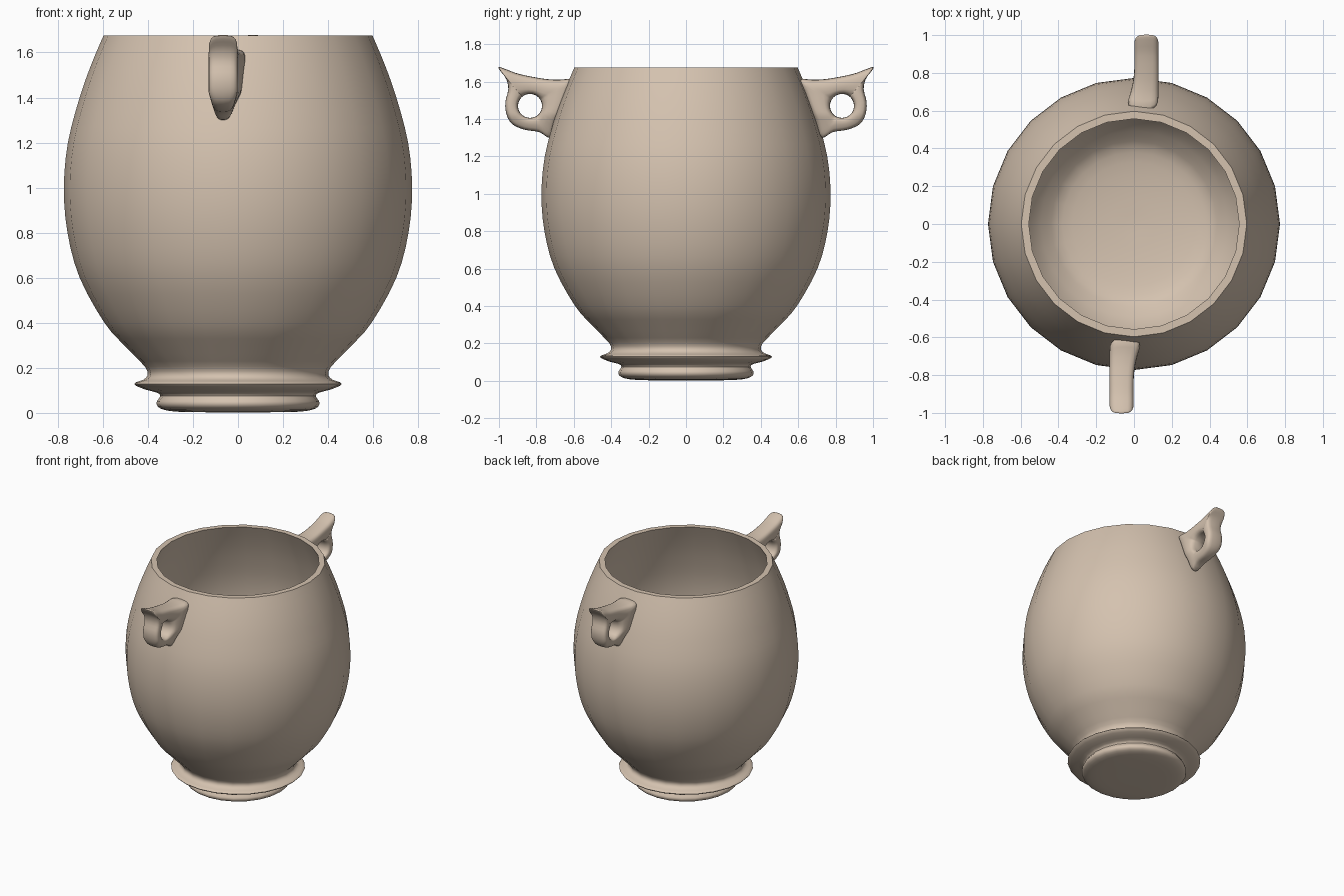
import bpy, bmesh, math
from mathutils import Vector

if "Cube" in bpy.data.objects:
    bpy.data.objects.remove(bpy.data.objects["Cube"])

clay = bpy.data.materials.new("beige clay")
clay.use_nodes = True
colour = (0.66, 0.54, 0.43, 1)
clay.diffuse_color = colour
clay.node_tree.nodes["Principled BSDF"].inputs["Base Color"].default_value = colour


def make_object(name, bm, angle):
    bmesh.ops.remove_doubles(bm, verts=bm.verts, dist=1e-5)
    bmesh.ops.recalc_face_normals(bm, faces=bm.faces)
    mesh = bpy.data.meshes.new(name)
    bm.to_mesh(mesh)
    bm.free()
    mesh.materials.append(clay)
    obj = bpy.data.objects.new(name, mesh)
    bpy.context.collection.objects.link(obj)
    bpy.ops.object.select_all(action="DESELECT")
    obj.select_set(True)
    bpy.context.view_layer.objects.active = obj
    bpy.ops.object.shade_smooth_by_angle(angle=math.radians(angle))
    return obj


def smooth_path(points, steps, closed=False):
    """Catmull-Rom curve through 2D points."""
    pts = [Vector(p) for p in points]
    n = len(pts)
    pick = (lambda i: pts[i % n]) if closed else (lambda i: pts[max(0, min(n - 1, i))])
    path = []
    for i in range(n if closed else n - 1):
        a, b, c, d = (pick(i + k) for k in (-1, 0, 1, 2))
        for s in range(steps):
            t = s / steps
            path.append(0.5 * (2 * b + (c - a) * t + (2 * a - 5 * b + 4 * c - d) * t ** 2
                               + (3 * b - a - 3 * c + d) * t ** 3))
    return path if closed else path + [pts[-1]]


def skin(bm, rings, close_rings):
    """Join rings of equal size with quads."""
    loops = [[bm.verts.new(p) for p in ring] for ring in rings]
    for i in range(len(loops) if close_rings else len(loops) - 1):
        a, b = loops[i], loops[(i + 1) % len(loops)]
        for j in range(len(a)):
            k = (j + 1) % len(a)
            bm.faces.new((a[j], a[k], b[k], b[j]))


# Vessel: turned foot, flange, belly, rim and hollow inside
foot = [(0, 0.003), (0.2, 0.003), (0.3, 0.008), (0.345, 0.02), (0.36, 0.035),
        (0.36, 0.052), (0.345, 0.075), (0.36, 0.09), (0.41, 0.103), (0.455, 0.122),
        (0.455, 0.135), (0.42, 0.147), (0.402, 0.165), (0.402, 0.185)]
belly = [(0.412, 0.205), (0.505, 0.3), (0.593, 0.4), (0.703, 0.6), (0.757, 0.8),
         (0.773, 1.0), (0.755, 1.2), (0.703, 1.4), (0.65, 1.55), (0.597, 1.675)]
lining = [(r - 0.04, z) for r, z in reversed(belly[1:])]
lining += [(0.38, 0.245), (0.2, 0.215), (0, 0.205)]
profile = smooth_path(foot, 2) + smooth_path(belly, 3) + smooth_path(lining, 3)
SIDES = 24
turns = [2 * math.pi * i / SIDES for i in range(SIDES)]
bm = bmesh.new()
skin(bm, [[(r * math.cos(a), r * math.sin(a), z) for a in turns] for r, z in profile], False)
bmesh.ops.dissolve_degenerate(bm, dist=1e-5, edges=bm.edges)
make_object("vessel_body", bm, 50)

# Handle outline as (distance from the axis, height), from the root over the tip
outline = [(0.605, 1.61), (0.68, 1.61), (0.76, 1.615), (0.89, 1.64), (0.96, 1.665),
           (1.0, 1.678), (0.995, 1.66), (0.962, 1.615), (0.95, 1.56), (0.966, 1.49),
           (0.96, 1.425), (0.93, 1.373), (0.865, 1.343), (0.785, 1.33), (0.725, 1.3),
           (0.695, 1.38), (0.665, 1.45), (0.63, 1.54)]
hole_centre, hole_radius = Vector((0.834, 1.47)), 0.064


def clamp(v):
    return max(0.0, min(1.0, v))


def soft(v):
    return math.copysign(abs(v) ** 0.6, v)


def handle_ring(outer):
    """Rounded cross-section reaching from the finger hole to the outline."""
    inner = hole_centre + (outer - hole_centre).normalized() * hole_radius
    ring = []
    for k in range(20):
        phi = 2 * math.pi * k / 20
        p = (inner + outer) / 2 + (outer - inner) / 2 * soft(math.cos(phi))
        flare = clamp((0.84 - p.x) / 0.2)
        flare *= flare * clamp((p.y - 1.3) / 0.12)
        taper = 0.45 + 0.55 * clamp((p.y - 1.3) / 0.12)
        left, right = -0.13, -0.002 + 0.04 * flare
        x = (left + right) / 2 + (right - left) / 2 * taper * soft(math.sin(phi))
        ring.append((x, -p.x, p.y))
    return ring


# The back handle is the front one turned half way round
for name, turn in (("front_handle", 0), ("back_handle", math.pi)):
    bm = bmesh.new()
    skin(bm, [handle_ring(p) for p in smooth_path(outline, 3, True)], True)
    handle = make_object(name, bm, 60)
    handle.rotation_euler.z = turn
